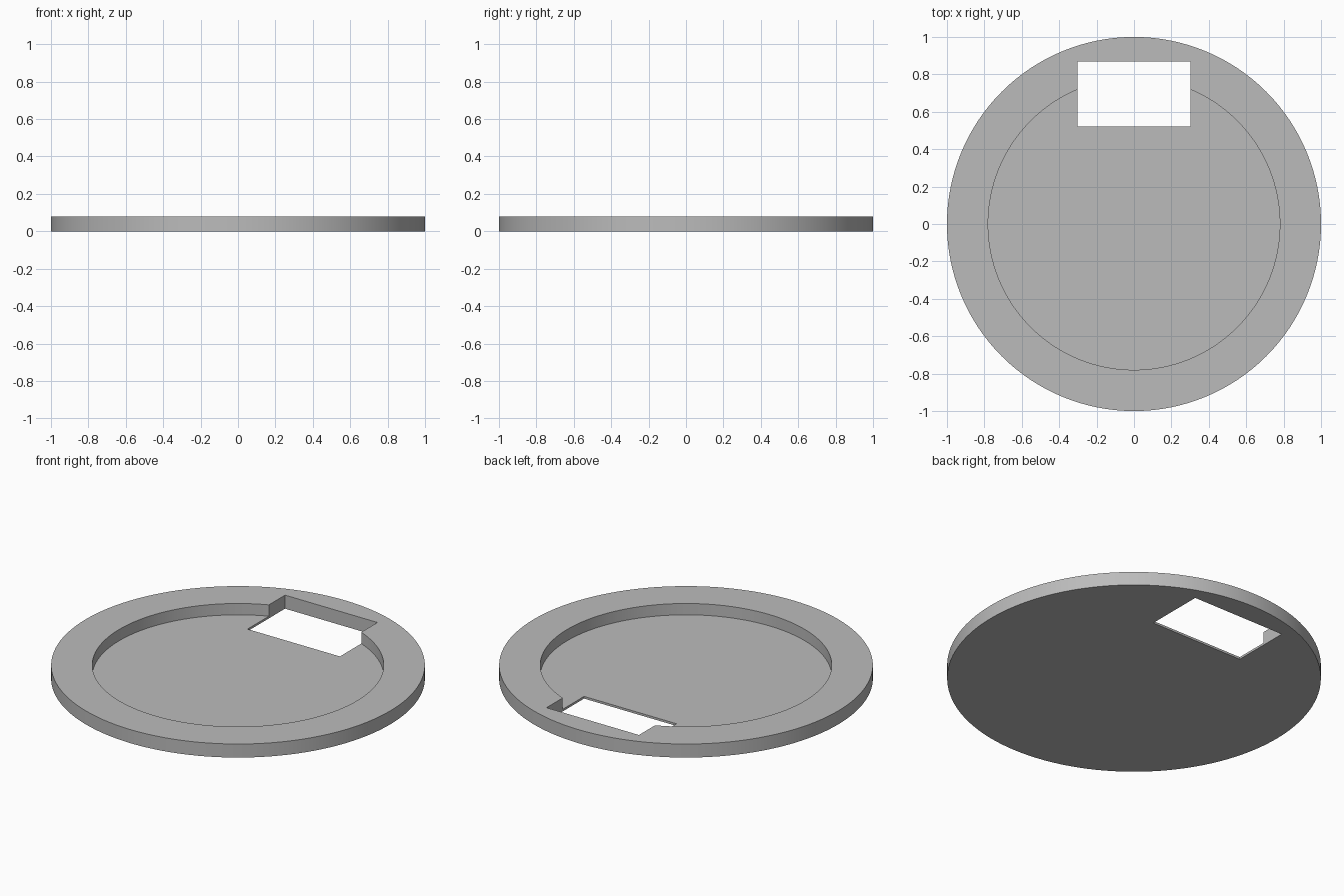
import bpy, bmesh
from math import radians

RADIUS, INNER, HEIGHT, FLOOR = 1.0, 0.78, 0.08, 0.013

cube = bpy.data.objects.get("Cube")
if cube:
    bpy.data.objects.remove(cube, do_unlink=True)

# Single grey material
grey = bpy.data.materials.new("plain grey")
grey.use_nodes = True
colour = (0.5, 0.5, 0.5, 1)
grey.diffuse_color = colour
grey.node_tree.nodes["Principled BSDF"].inputs["Base Color"].default_value = colour


def add_cylinder(name, radius, bottom, top):
    bpy.ops.mesh.primitive_cylinder_add(vertices=128, radius=radius, depth=top - bottom,
                                        location=(0, 0, (bottom + top) / 2))
    obj = bpy.context.object
    obj.name = name
    obj.data.materials.append(grey)
    return obj


def cut(target, cutter):
    mod = target.modifiers.new("Cut " + cutter.name, "BOOLEAN")
    mod.operation, mod.solver, mod.object = "DIFFERENCE", "EXACT", cutter
    bpy.context.view_layer.objects.active = target
    bpy.ops.object.modifier_apply(modifier=mod.name)
    bpy.data.objects.remove(cutter, do_unlink=True)


# Round tray with a raised rim
tray = add_cylinder("round_tray", RADIUS, 0, HEIGHT)
cut(tray, add_cylinder("recess_cutter", INNER, FLOOR, HEIGHT + 0.1))

# Rectangular opening through the floor and into the rim at the back
bpy.ops.mesh.primitive_cube_add(size=1, location=(0, 0.695, 0))
opening = bpy.context.object
opening.name = "opening_cutter"
opening.scale = (0.604, 0.35, 1)
opening.data.materials.append(grey)
bpy.context.view_layer.update()
cut(tray, opening)

# Smooth round walls with sharp edges
bpy.ops.object.select_all(action="DESELECT")
tray.select_set(True)
bpy.context.view_layer.objects.active = tray
bpy.ops.object.shade_smooth_by_angle(angle=radians(30))
